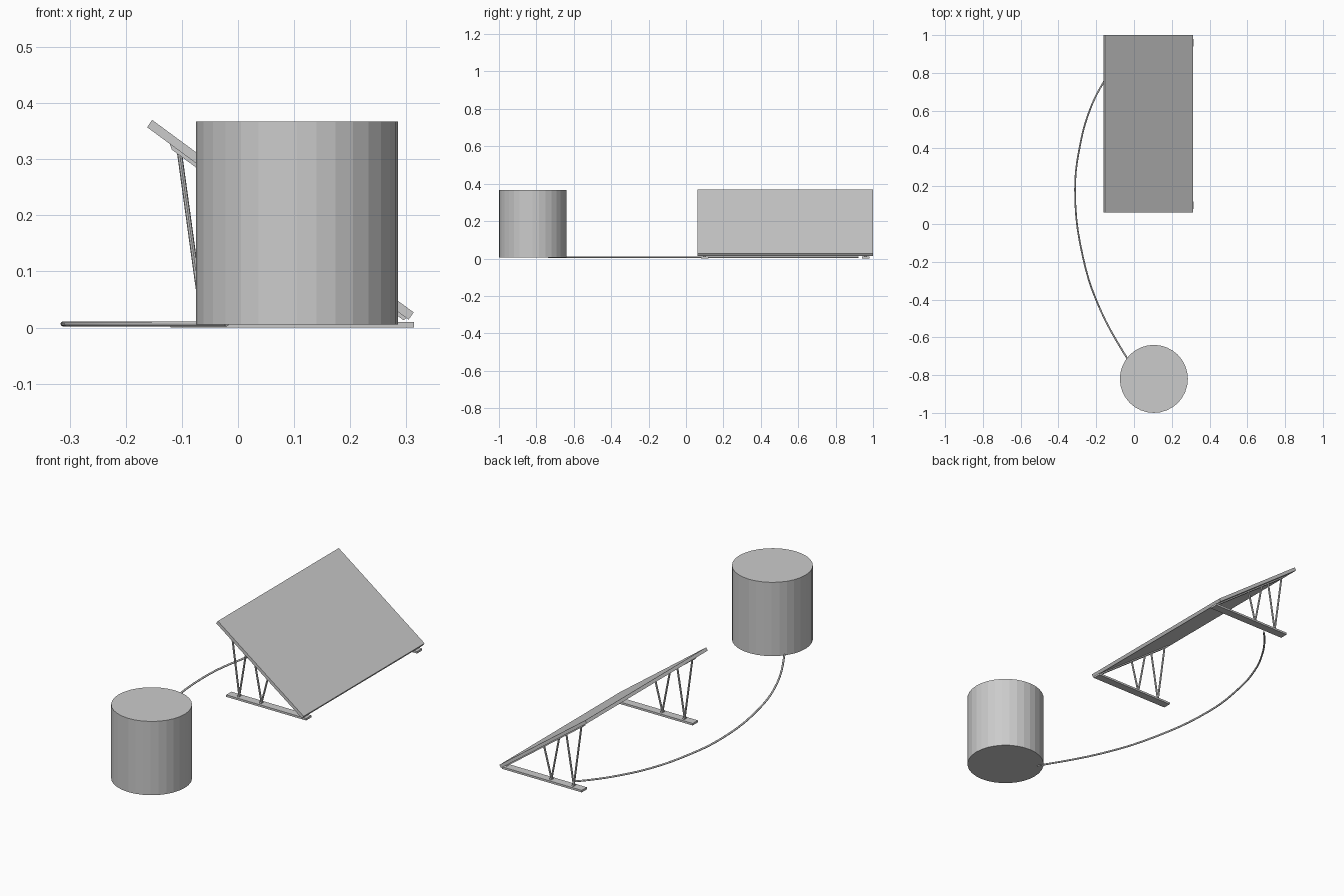
import bpy, bmesh, math
from mathutils import Vector, Matrix

if "Cube" in bpy.data.objects:
    bpy.data.objects.remove(bpy.data.objects["Cube"])

SLOPE = math.atan2(0.343, 0.466)      # panel tilt


def finish(name, bm):
    bmesh.ops.recalc_face_normals(bm, faces=bm.faces[:])
    me = bpy.data.meshes.new(name)
    bm.to_mesh(me)
    bm.free()
    ob = bpy.data.objects.new(name, me)
    bpy.context.collection.objects.link(ob)
    return ob


def extrude_profile(name, pts, y0, y1):
    """Extrude an x-z outline along y."""
    bm = bmesh.new()
    face = bm.faces.new([bm.verts.new((x, y0, z)) for x, z in pts])
    res = bmesh.ops.extrude_face_region(bm, geom=[face])
    verts = [v for v in res["geom"] if isinstance(v, bmesh.types.BMVert)]
    bmesh.ops.translate(bm, verts=verts, vec=(0, y1 - y0, 0))
    return finish(name, bm)


def rod(name, a, b, r, sides):
    """Cylinder between two points."""
    a, b = Vector(a), Vector(b)
    d = b - a
    rot = Vector((0, 0, 1)).rotation_difference(d.normalized()).to_matrix().to_4x4()
    bm = bmesh.new()
    bmesh.ops.create_cone(bm, cap_ends=True, segments=sides, radius1=r, radius2=r,
                          depth=d.length, matrix=Matrix.Translation((a + b) / 2) @ rot)
    return finish(name, bm)


# Round tank
rod("tank", (0.105, -0.82, 0.005), (0.105, -0.82, 0.367), 0.18, 32)

# Tilted panel
extrude_profile("panel", [(-0.153, 0.37), (0.313, 0.027), (0.304, 0.014), (-0.162, 0.357)],
                0.062, 1.0)


def rail_z(x):
    return 0.3185 - math.tan(SLOPE) * (x + 0.12)


# Two stands: base, sloping rail, two V-shaped rod pairs with pins
for side, y in (("front", 0.10), ("back", 0.96)):
    extrude_profile(side + "_base", [(-0.12, 0), (0.314, 0), (0.314, 0.01), (-0.12, 0.01)],
                    y - 0.02, y + 0.02)
    t = 0.0105
    extrude_profile(side + "_rail",
                    [(-0.118, rail_z(-0.118)), (0.295, rail_z(0.295)),
                     (0.302, rail_z(0.302) + t), (-0.123, rail_z(-0.123) + t)],
                    y - 0.01, y + 0.01)
    for i, x in enumerate((-0.063, 0.058)):
        for j, top in enumerate((x - 0.041, x + 0.040)):
            rod(f"{side}_strut_{i}_{j}", (x, y, 0.012), (top, y, rail_z(top) + 0.003), 0.0045, 8)
        rod(f"{side}_pin_{i}", (x, y - 0.008, 0.014), (x, y + 0.008, 0.014), 0.006, 8)

# Curved cable on the ground
path = [(-0.02, -0.735), (-0.04, -0.705), (-0.18, -0.45), (-0.27, -0.177), (-0.312, 0.18),
        (-0.286, 0.415), (-0.233, 0.606), (-0.159, 0.754), (-0.08, 0.865), (-0.03, 0.92)]
cu = bpy.data.curves.new("cable", "CURVE")
cu.dimensions = "3D"
cu.bevel_depth = 0.0045
cu.bevel_resolution = 2
cu.resolution_u = 5
cu.use_fill_caps = True
sp = cu.splines.new("BEZIER")
sp.bezier_points.add(len(path) - 1)
for p, (x, y) in zip(sp.bezier_points, path):
    p.co = (x, y, 0.0065)
    p.handle_left_type = p.handle_right_type = "AUTO"
bpy.context.collection.objects.link(bpy.data.objects.new("cable", cu))
